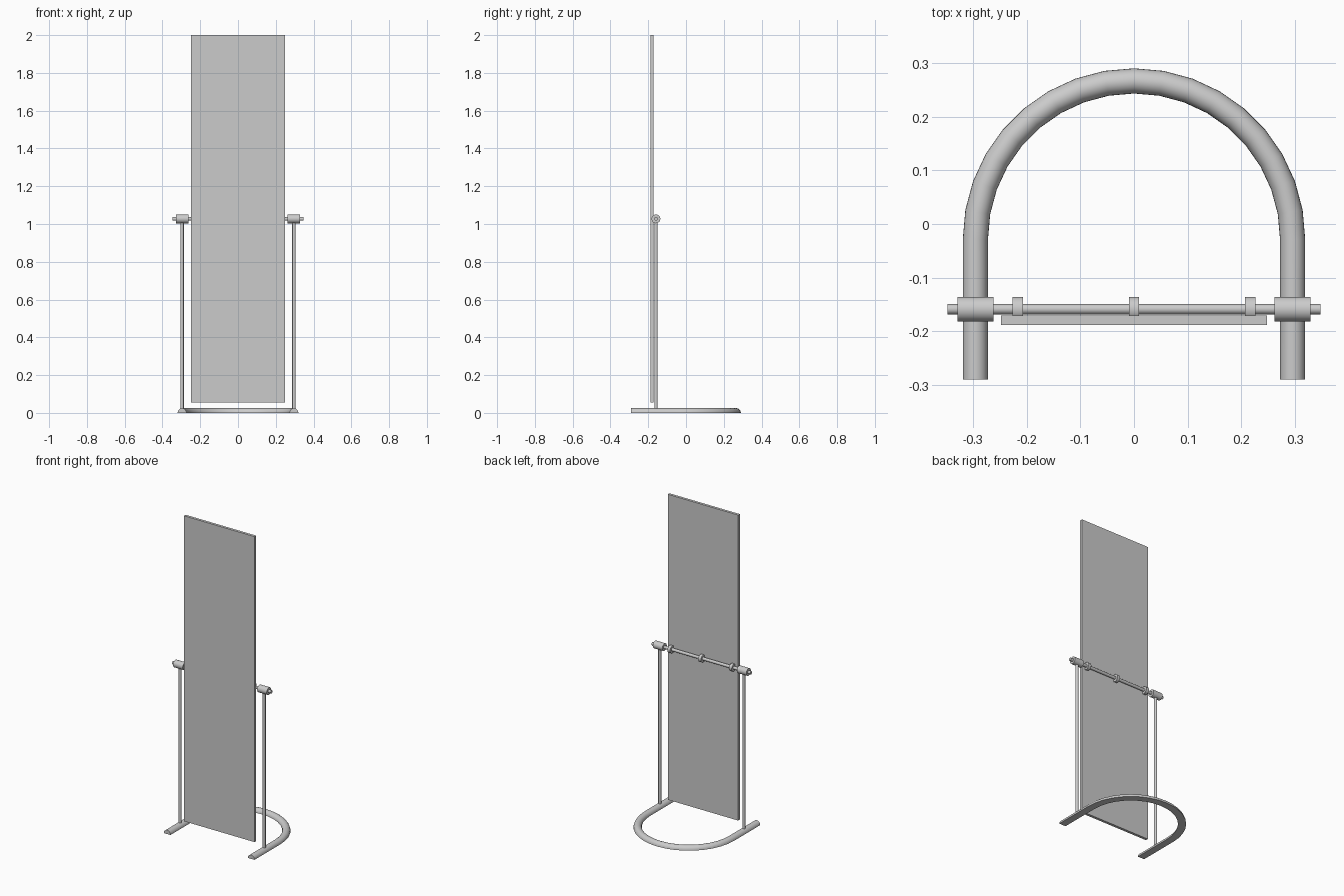
import bpy, bmesh, math
from mathutils import Vector

if "Cube" in bpy.data.objects:
    bpy.data.objects.remove(bpy.data.objects["Cube"])

POST_X, ROD_Y, ROD_Z = 0.296, -0.159, 1.027


def smooth(obj):
    bpy.ops.object.select_all(action='DESELECT')
    obj.select_set(True)
    bpy.context.view_layer.objects.active = obj
    bpy.ops.object.shade_smooth_by_angle(angle=math.radians(35))


def cylinder(name, radius, length, loc, along_x=False, sides=24):
    rot = (0, math.pi / 2, 0) if along_x else (0, 0, 0)
    bpy.ops.mesh.primitive_cylinder_add(vertices=sides, radius=radius, depth=length,
                                        location=loc, rotation=rot)
    obj = bpy.context.object
    obj.name = name
    smooth(obj)
    return obj


def box(name, lo, hi):
    lo, hi = Vector(lo), Vector(hi)
    bpy.ops.mesh.primitive_cube_add(size=1, location=(lo + hi) / 2)
    obj = bpy.context.object
    obj.name = name
    obj.scale = hi - lo
    bpy.ops.object.transform_apply(location=False, rotation=False, scale=True)
    return obj


# U-shaped floor base: half-round bar swept along two legs and an arc
def make_base():
    r, h, cy, steps, arc = 0.0235, 0.025, -0.029, 12, 18
    path = [(POST_X, -0.29, 0.0)]
    for i in range(arc + 1):
        a = math.pi * i / arc
        path.append((POST_X * math.cos(a), cy + POST_X * math.sin(a), a))
    path.append((-POST_X, -0.29, math.pi))
    bm = bmesh.new()
    rings = []
    for x, y, a in path:
        ring = []
        for j in range(steps + 1):
            t = math.pi * j / steps
            d = r * math.cos(t)
            ring.append(bm.verts.new((x + d * math.cos(a), y + d * math.sin(a), h * math.sin(t))))
        rings.append(ring)
    n = steps + 1
    for p, q in zip(rings, rings[1:]):
        for j in range(n):
            k = (j + 1) % n
            bm.faces.new((p[j], p[k], q[k], q[j]))
    bm.faces.new(rings[0])
    bm.faces.new(rings[-1])
    bmesh.ops.recalc_face_normals(bm, faces=bm.faces)
    mesh = bpy.data.meshes.new("floor_base")
    bm.to_mesh(mesh)
    bm.free()
    obj = bpy.data.objects.new("floor_base", mesh)
    bpy.context.collection.objects.link(obj)
    smooth(obj)


make_base()

# Mirror panel
box("mirror_panel", (-0.248, -0.188, 0.055), (0.248, -0.171, 2.0))

# Pivot rod behind the panel
cylinder("pivot_rod", 0.0095, 0.696, (0, ROD_Y, ROD_Z), along_x=True)

# Posts and pivot collars on both sides
for side, s in (("left", -1), ("right", 1)):
    cylinder(side + "_post", 0.009, 0.995, (s * POST_X, ROD_Y, 0.5175))
    cylinder(side + "_collar", 0.0232, 0.067, (s * POST_X, ROD_Y, ROD_Z), along_x=True)

# Clips holding the panel to the rod
for name, x in (("left", -0.217), ("middle", 0), ("right", 0.217)):
    cylinder(name + "_clip", 0.0232, 0.019, (x, ROD_Y, ROD_Z), along_x=True)
